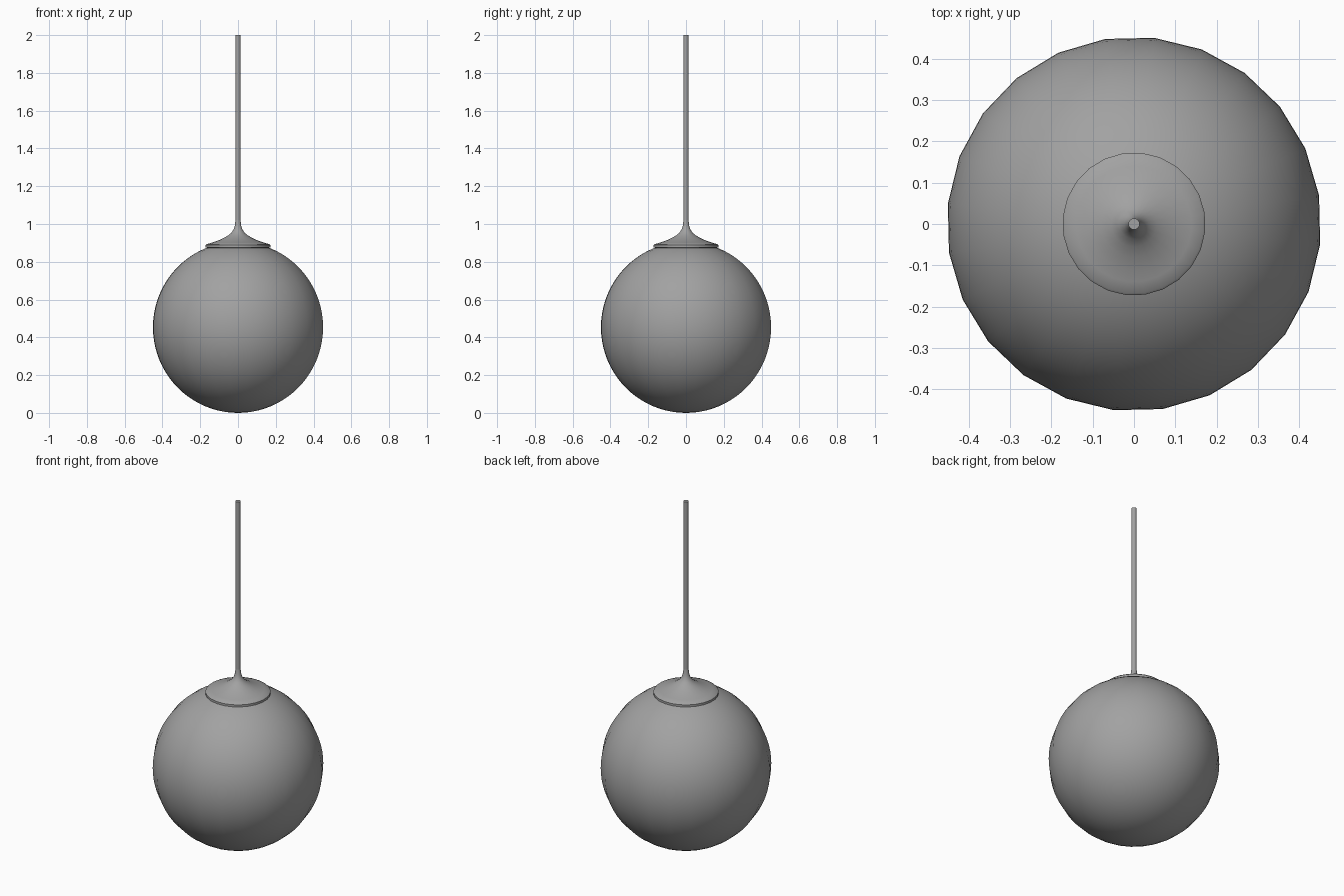
import bpy, bmesh, math

if "Cube" in bpy.data.objects:
    bpy.data.objects.remove(bpy.data.objects["Cube"])

SIDES = 24
TURN = math.radians(8.8)   # rotation of the facets seen from above


def lathe(name, profile, mat, angle=40):
    """Revolve (radius, z) points around z; points with radius 0 become poles."""
    bm = bmesh.new()
    rings = []
    for r, z in profile:
        if r < 1e-6:
            rings.append([bm.verts.new((0, 0, z))] * SIDES)
        else:
            rings.append([bm.verts.new((r * math.cos(TURN + math.tau * i / SIDES),
                                        r * math.sin(TURN + math.tau * i / SIDES), z))
                          for i in range(SIDES)])
    for low, high in zip(rings, rings[1:]):
        for i in range(SIDES):
            j = (i + 1) % SIDES
            bm.faces.new(dict.fromkeys((low[i], low[j], high[j], high[i])))
    bmesh.ops.recalc_face_normals(bm, faces=bm.faces)
    mesh = bpy.data.meshes.new(name)
    bm.to_mesh(mesh)
    bm.free()
    mesh.materials.append(mat)
    obj = bpy.data.objects.new(name, mesh)
    bpy.context.collection.objects.link(obj)
    bpy.ops.object.select_all(action='DESELECT')
    obj.select_set(True)
    bpy.context.view_layer.objects.active = obj
    bpy.ops.object.shade_smooth_by_angle(angle=math.radians(angle))
    return obj


grey = bpy.data.materials.new("mid grey")
grey.diffuse_color = (0.36, 0.36, 0.36, 1)
grey.use_nodes = True
grey.node_tree.nodes["Principled BSDF"].inputs["Base Color"].default_value = grey.diffuse_color

# Globe shade
R, STEPS = 0.453, 40
globe = [(R * math.sin(math.pi * k / STEPS), R - R * math.cos(math.pi * k / STEPS))
         for k in range(STEPS + 1)]
lathe("globe_shade", globe, grey)

# Flared cap with a thin rim, sweeping up into the stem
lathe("flared_cap", [(0.165, 0.874), (0.173, 0.876), (0.173, 0.888), (0.168, 0.893),
                     (0.14, 0.901), (0.11, 0.911), (0.08, 0.924), (0.055, 0.938),
                     (0.036, 0.953), (0.024, 0.970), (0.017, 0.990), (0.0135, 1.02)], grey)

# Hanging stem
lathe("stem", [(0.0135, 1.02), (0.0135, 2.0), (0, 2.0)], grey)
